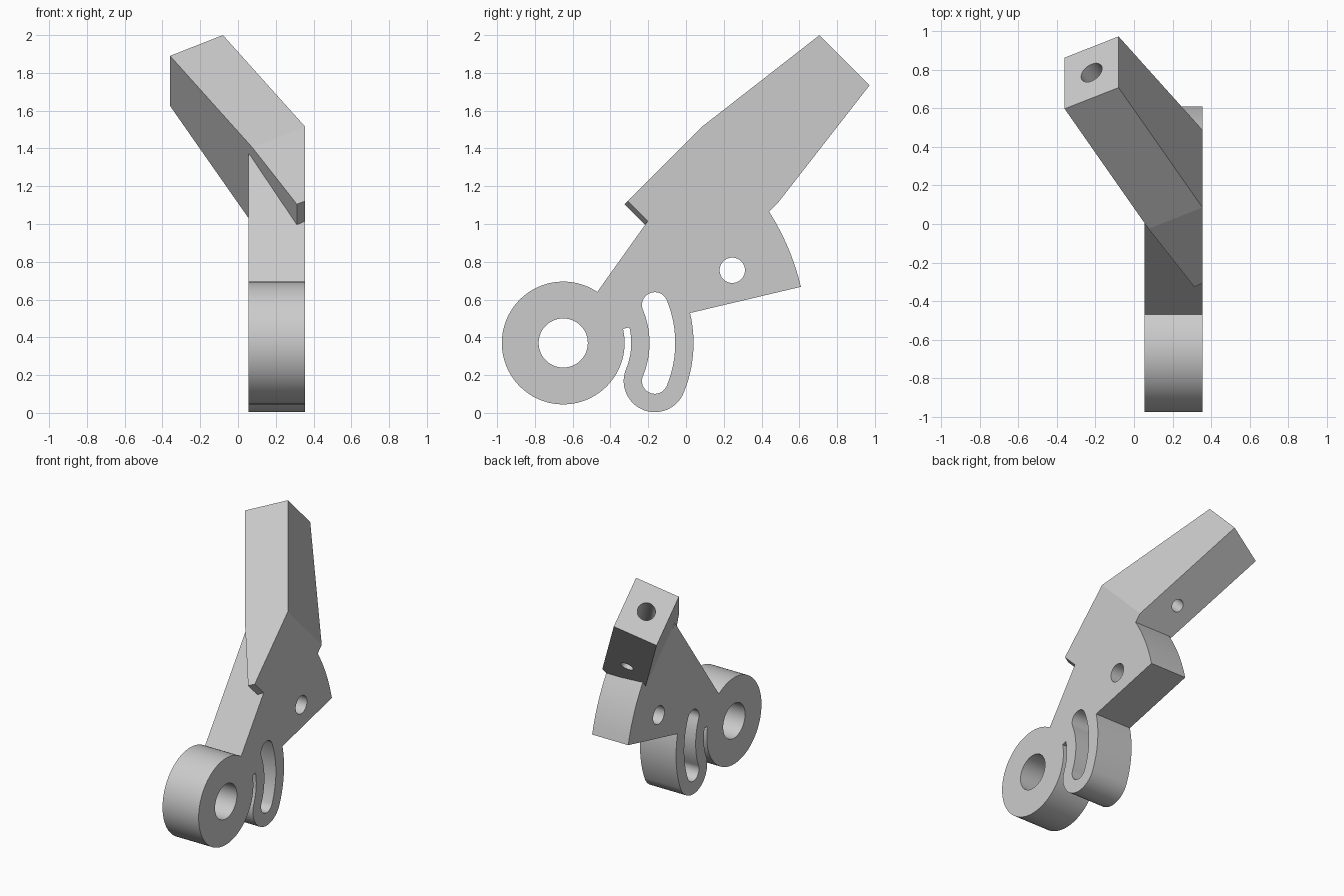
import bpy, bmesh, math
from mathutils import Vector

cube = bpy.data.objects.get("Cube")
if cube:
    bpy.data.objects.remove(cube, do_unlink=True)

grey = bpy.data.materials.new("plain_grey")
grey.use_nodes = True
COLOUR = (0.6, 0.6, 0.6, 1)
grey.diffuse_color = COLOUR
grey.node_tree.nodes["Principled BSDF"].inputs["Base Color"].default_value = COLOUR


def arc(centre, radius, start, end):
    """Points of a circular arc, angles in degrees."""
    n = max(2, math.ceil(abs(end - start) / 3))
    angles = [math.radians(start + (end - start) * i / n) for i in range(n + 1)]
    return [(centre[0] + radius * math.cos(a), centre[1] + radius * math.sin(a)) for a in angles]


def circle(centre, radius):
    return arc(centre, radius, 0, 360)[:-1]


def prism(name, outline, origin, u, v, w, near, far):
    """Extrude a flat outline in the u-v plane along w."""
    bm = bmesh.new()
    verts = [bm.verts.new(origin + u * a + v * b + w * near) for a, b in outline]
    face = bm.faces.new(verts)
    new = bmesh.ops.extrude_face_region(bm, geom=[face])["geom"]
    bmesh.ops.translate(bm, vec=w * (far - near),
                        verts=[g for g in new if isinstance(g, bmesh.types.BMVert)])
    bmesh.ops.recalc_face_normals(bm, faces=bm.faces)
    mesh = bpy.data.meshes.new(name)
    bm.to_mesh(mesh)
    bm.free()
    mesh.materials.append(grey)
    obj = bpy.data.objects.new(name, mesh)
    bpy.context.collection.objects.link(obj)
    return obj


def combine(target, tool, operation):
    """Apply a boolean and discard the tool."""
    mod = target.modifiers.new("boolean", "BOOLEAN")
    mod.operation, mod.solver, mod.object = operation, "EXACT", tool
    bpy.context.view_layer.objects.active = target
    bpy.ops.object.modifier_apply(modifier=mod.name)
    bpy.data.objects.remove(tool, do_unlink=True)


X, Y, Z, O = Vector((1, 0, 0)), Vector((0, 1, 0)), Vector((0, 0, 1)), Vector((0, 0, 0))
PIVOT = (-0.65, 0.37)
LEFT, RIGHT, SPARE = 0.055, 0.355, 0.45


def polar(radius, degrees):
    return arc(PIVOT, radius, degrees, degrees)[0]


# Plate: pivot ring, narrow gap, slotted leg, sector and sloping web
TILT, RADIAL, SLOT_R = 22.5, 13.3, 0.525
outline = (arc(PIVOT, 0.325, 56.3, 360 + RADIAL)
           + arc(PIVOT, 0.36, RADIAL, -TILT)
           + arc(polar(SLOT_R, -TILT), 0.165, 180 - TILT, 360 - TILT)[1:]
           + arc(PIVOT, 0.69, -TILT, RADIAL)[1:]
           + arc(PIVOT, 1.293, RADIAL, 32.6)
           + [(0.05, 1.37)])
bracket = prism("bracket", outline, O, Y, Z, X, LEFT, SPARE)

# Holes through the plate
slot = (arc(PIVOT, SLOT_R + 0.068, -TILT, TILT)
        + arc(polar(SLOT_R, TILT), 0.068, TILT, TILT + 180)[1:]
        + arc(PIVOT, SLOT_R - 0.068, TILT, -TILT)[1:]
        + arc(polar(SLOT_R, -TILT), 0.068, 180 - TILT, 360 - TILT)[1:-1])
for hole in (circle(PIVOT, 0.13), circle((0.245, 0.755), 0.067), slot):
    combine(bracket, prism("cutter", hole, O, Y, Z, X, LEFT - 0.1, SPARE + 0.1), "DIFFERENCE")

# Oblique tapering arm: down runs along it, depth and width lie across it
corner = Vector((-0.08, 0.707, 2.0))
down = Vector((0.486, -0.618, -0.618)).normalized()
depth = Vector((0, 1, -1)).normalized()
width = depth.cross(down).normalized()
if width.x < 0:
    width = -width
side = [(0, 0), (0.895, -0.097), (1.382, -0.097), (1.382, 0.472), (0.895, 0.472), (0, 0.375)]
arm = prism("arm", side, corner, down, depth, width, -0.32, 0)

# Bore in the arm's end and a cross hole in its underside
bore = circle((-0.16, 0.1875), 0.062)
combine(arm, prism("cutter", bore, corner, width, depth, down, -0.1, 0.72), "DIFFERENCE")
cross = circle((0.64, -0.16), 0.045)
combine(arm, prism("cutter", cross, corner, down, width, depth, 0.19, 0.7), "DIFFERENCE")

# Join, then trim the outer side flush
combine(bracket, arm, "UNION")
block = [(-2, -1), (2, -1), (2, 3), (-2, 3)]
combine(bracket, prism("cutter", block, O, Y, Z, X, RIGHT, 2), "DIFFERENCE")

bpy.ops.object.select_all(action="DESELECT")
bracket.select_set(True)
bpy.context.view_layer.objects.active = bracket
bpy.ops.object.shade_smooth_by_angle(angle=math.radians(5))
